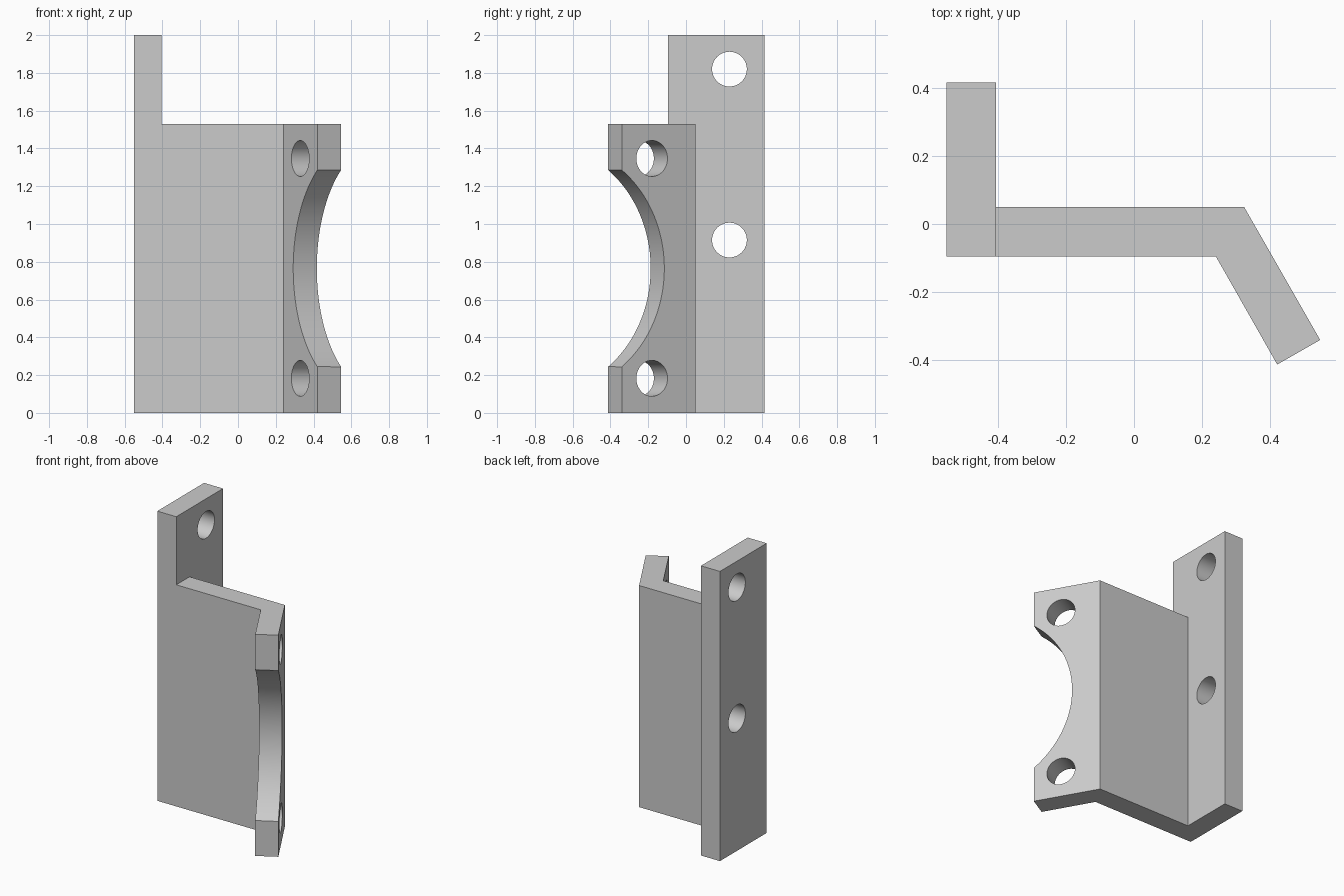
import bpy, bmesh
from math import radians
from mathutils import Vector

cube = bpy.data.objects.get("Cube")
if cube:
    bpy.data.objects.remove(cube, do_unlink=True)

LOW, HIGH = 1.53, 2.0

# Material
grey = bpy.data.materials.new("plain grey")
grey.use_nodes = True
colour = (0.6, 0.6, 0.6, 1)
grey.diffuse_color = colour
grey.node_tree.nodes["Principled BSDF"].inputs["Base Color"].default_value = colour


def raise_faces(bm, faces, height):
    """Extrude faces upward and return the new top faces."""
    geom = bmesh.ops.extrude_face_region(bm, geom=faces)["geom"]
    verts = [g for g in geom if isinstance(g, bmesh.types.BMVert)]
    bmesh.ops.translate(bm, vec=(0, 0, height), verts=verts)
    return [g for g in geom if isinstance(g, bmesh.types.BMFace)]


# Bracket body: plan outline of mounting plate, web and angled wing
outline = [(-0.55, -0.095), (-0.405, -0.095), (-0.405, 0.05), (-0.405, 0.415),
           (-0.55, 0.415), (0.24, -0.095), (0.42, -0.412), (0.546, -0.34),
           (0.323, 0.05)]
bm = bmesh.new()
v = [bm.verts.new((x, y, 0)) for x, y in outline]
plate = bm.faces.new(v[:5])
web = bm.faces.new((v[1], v[5], v[8], v[2]))
wing = bm.faces.new((v[5], v[6], v[7], v[8]))
tops = raise_faces(bm, [plate, web, wing], LOW)

# The mounting plate rises above the web
plate_top = min(tops, key=lambda f: f.calc_center_median().x)
raise_faces(bm, [plate_top], HIGH - LOW)
bmesh.ops.delete(bm, geom=[f for f in bm.faces if f is plate_top], context="FACES")
bmesh.ops.recalc_face_normals(bm, faces=bm.faces)
bmesh.ops.dissolve_limit(bm, angle_limit=radians(1), verts=bm.verts, edges=bm.edges)

mesh = bpy.data.meshes.new("bracket")
bm.to_mesh(mesh)
bm.free()
mesh.materials.append(grey)
bracket = bpy.data.objects.new("bracket", mesh)
bpy.context.collection.objects.link(bracket)


def drill(name, centre, axis, radius, sides=64):
    """Cut a round hole through the bracket."""
    bpy.ops.mesh.primitive_cylinder_add(
        vertices=sides, radius=radius, depth=0.5, location=centre,
        rotation=Vector(axis).to_track_quat("Z", "Y").to_euler())
    cutter = bpy.context.object
    cutter.name = name
    cutter.hide_render = True
    cutter.data.materials.append(grey)
    mod = bracket.modifiers.new(name, "BOOLEAN")
    mod.operation = "DIFFERENCE"
    mod.solver = "EXACT"
    mod.object = cutter
    bpy.context.view_layer.objects.active = bracket
    bpy.ops.object.modifier_apply(modifier=name)
    bpy.data.objects.remove(cutter, do_unlink=True)


# Bolt holes in the mounting plate
for z in (0.915, 1.82):
    drill("plate_hole", (-0.48, 0.23, z), (1, 0, 0), 0.092)

# Bolt holes and large round cutout, square to the angled wing
wing_normal = (0.866, 0.5, 0)
for z in (0.183, 1.347):
    drill("wing_hole", (0.393, -0.216, z), wing_normal, 0.095)
drill("wing_cutout", (0.682, -0.716, 0.765), wing_normal, 0.653, 192)

# Smooth hole walls, crisp edges
bpy.ops.object.select_all(action="DESELECT")
bracket.select_set(True)
bpy.context.view_layer.objects.active = bracket
bpy.ops.object.shade_smooth_by_angle(angle=radians(30))
